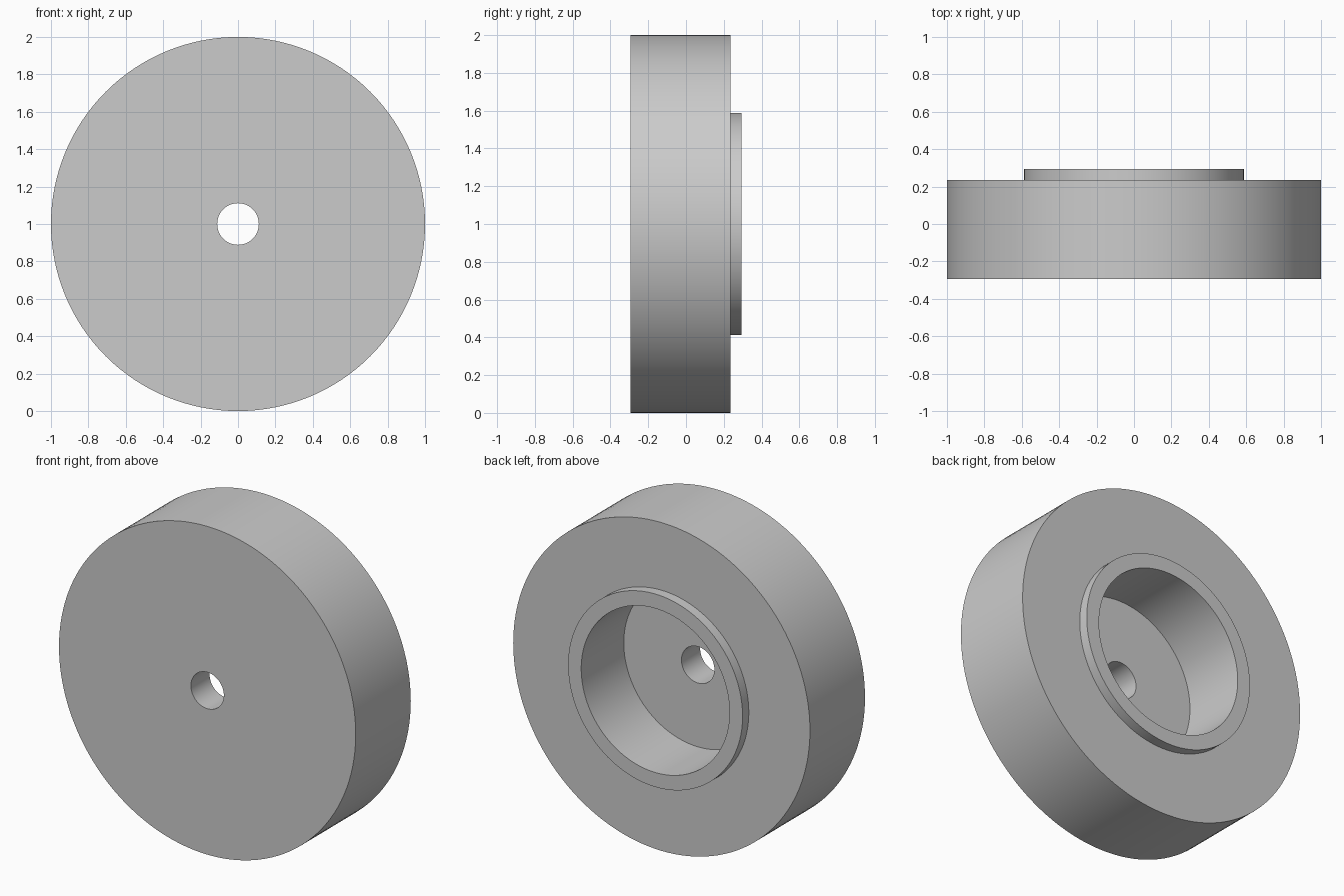
import bpy, bmesh, math
from mathutils import Vector

cube = bpy.data.objects.get("Cube")
if cube:
    bpy.data.objects.remove(cube, do_unlink=True)

# Plain grey material
grey = bpy.data.materials.new("light grey")
grey.use_nodes = True
colour = (0.6, 0.6, 0.6, 1.0)
grey.diffuse_color = colour
grey.node_tree.nodes["Principled BSDF"].inputs["Base Color"].default_value = colour

# Dimensions: radii and positions along the axle (y)
OUTER, LIP, BORE, HOLE = 1.0, 0.588, 0.5, 0.111
FRONT, FLOOR, BACK, LIP_END = -0.295, -0.115, 0.235, 0.295
CENTRE = Vector((0, 0, 1))


def lathe(name, profile, steps=128):
    """Revolve a closed (radius, y) profile around the axle."""
    bm = bmesh.new()
    verts = [bm.verts.new(CENTRE + Vector((0, y, r))) for r, y in profile]
    edges = [bm.edges.new((v, verts[(i + 1) % len(verts)])) for i, v in enumerate(verts)]
    bmesh.ops.spin(bm, geom=verts + edges, cent=CENTRE, axis=(0, 1, 0),
                   angle=math.tau, steps=steps, use_merge=False)
    bmesh.ops.remove_doubles(bm, verts=bm.verts, dist=1e-4)
    bmesh.ops.recalc_face_normals(bm, faces=bm.faces)
    mesh = bpy.data.meshes.new(name)
    bm.to_mesh(mesh)
    bm.free()
    mesh.materials.append(grey)
    obj = bpy.data.objects.new(name, mesh)
    bpy.context.collection.objects.link(obj)
    bpy.ops.object.select_all(action='DESELECT')
    obj.select_set(True)
    bpy.context.view_layer.objects.active = obj
    bpy.ops.object.shade_smooth_by_angle(angle=math.radians(30))
    return obj


# Thick disc with a raised rear lip, a deep rear recess and a through hole
lathe("wheel_body", [
    (HOLE, FRONT), (OUTER, FRONT), (OUTER, BACK), (LIP, BACK),
    (LIP, LIP_END), (BORE, LIP_END), (BORE, FLOOR), (HOLE, FLOOR),
])
